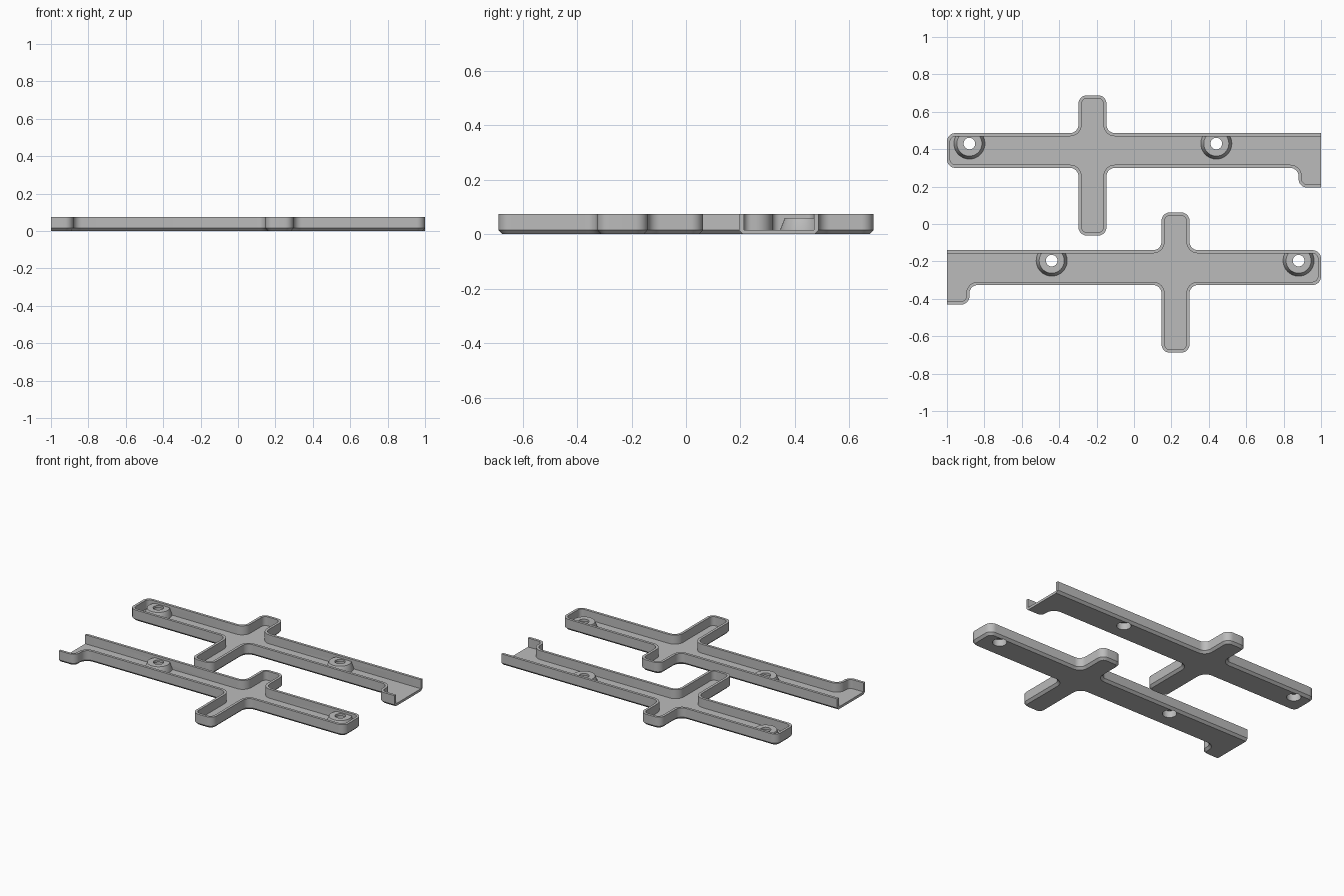
import bpy
import bmesh
import math
from mathutils import Vector, Matrix

cube = bpy.data.objects.get("Cube")
if cube:
    bpy.data.objects.remove(cube)

HEIGHT, WALL, FLOOR, CHAMFER = 0.075, 0.017, 0.016, 0.015
RADIUS, ARC_STEPS = 0.045, 8
HOLE, BORE = 0.031, 0.043

# Outline levels that the cross, channel and end tab share
TOP, LOW, TAB = 0.486, 0.30, 0.195
ARM_L, ARM_R, ARM_TOP, ARM_LOW = -0.297, -0.147, 0.688, -0.062
TAB_X = 0.88
OUTLINE = [Vector(p) for p in (
    (1, TOP), (ARM_R, TOP), (ARM_R, ARM_TOP), (ARM_L, ARM_TOP), (ARM_L, TOP),
    (-1, TOP), (-1, LOW), (ARM_L, LOW), (ARM_L, ARM_LOW), (ARM_R, ARM_LOW),
    (ARM_R, LOW), (TAB_X, LOW), (TAB_X, TAB), (1, TAB))]
BOSSES = [(-0.88, 0.43), (0.44, 0.43)]

grey = bpy.data.materials.new("plain grey")
grey.use_nodes = True
colour = (0.5, 0.5, 0.5, 1)
grey.diffuse_color = colour
grey.node_tree.nodes["Principled BSDF"].inputs["Base Color"].default_value = colour


def left_of(v):
    return Vector((-v.y, v.x))


def inset_outline(d):
    """Open outline moved inward by d, with rounded corners."""
    pts = OUTLINE
    dirs = [(b - a).normalized() for a, b in zip(pts, pts[1:])]
    path = [pts[0] + left_of(dirs[0]) * d]
    for p, t_in, t_out in zip(pts[1:], dirs, dirs[1:]):
        p = p + (left_of(t_in) + left_of(t_out)) * d
        r = RADIUS - d if t_in.cross(t_out) > 0 else RADIUS + d
        centre = p + (t_out - t_in) * r
        for i in range(ARC_STEPS + 1):
            a = math.pi / 2 * i / ARC_STEPS
            path.append(centre + (t_in * math.sin(a) - t_out * math.cos(a)) * r)
    path.append(pts[-1] + left_of(dirs[-1]) * d)
    return path


def make_object(name, bm, transform):
    bm.transform(transform)
    bmesh.ops.recalc_face_normals(bm, faces=bm.faces)
    mesh = bpy.data.meshes.new(name)
    bm.to_mesh(mesh)
    bm.free()
    mesh.materials.append(grey)
    obj = bpy.data.objects.new(name, mesh)
    bpy.context.collection.objects.link(obj)
    return obj


def select_only(obj):
    bpy.ops.object.select_all(action='DESELECT')
    obj.select_set(True)
    bpy.context.view_layer.objects.active = obj


def smooth(obj):
    select_only(obj)
    bpy.ops.object.shade_smooth_by_angle(angle=math.radians(30))


def build_tray(name, transform):
    # Shell: chamfered underside, vertical wall, rim, inner wall and floor
    bm = bmesh.new()
    section = [(CHAMFER, 0), (0, CHAMFER), (0, HEIGHT), (WALL, HEIGHT), (WALL, FLOOR)]
    rows = [[bm.verts.new((p.x, p.y, z)) for p in inset_outline(d)] for d, z in section]
    for lower, upper in zip(rows, rows[1:]):
        for i in range(len(lower) - 1):
            bm.faces.new((lower[i], lower[i + 1], upper[i + 1], upper[i]))
    bm.faces.new(rows[0])
    bm.faces.new(rows[-1])
    # Flat cut face at the open end
    bm.faces.new([r[0] for r in rows] + [r[-1] for r in reversed(rows)])
    tray = make_object(name, bm, transform)

    # Screw holes through the floor
    bm = bmesh.new()
    for x, y in BOSSES:
        bmesh.ops.create_cone(bm, cap_ends=True, segments=40, radius1=BORE, radius2=BORE,
                              depth=0.08, matrix=Matrix.Translation((x, y, 0)))
    cutter = make_object(name + "_hole_cutter", bm, transform)
    cutter.hide_render = True
    cut = tray.modifiers.new("holes", 'BOOLEAN')
    cut.operation = 'DIFFERENCE'
    cut.solver = 'EXACT'
    cut.object = cutter
    select_only(tray)
    bpy.ops.object.modifier_apply(modifier=cut.name)
    bpy.data.objects.remove(cutter)
    smooth(tray)


def build_boss(name, x, y, transform):
    # Tapered screw boss with a recess below, trimmed inside the back wall
    profile = [(BORE, 0.008), (0.083, 0.008), (0.083, 0.02), (0.067, 0.06),
               (HOLE, 0.06), (HOLE, 0.045), (BORE, 0.045), (BORE, 0.008)]
    bm = bmesh.new()
    verts = [bm.verts.new((r, 0, z)) for r, z in profile]
    edges = [bm.edges.new(pair) for pair in zip(verts, verts[1:])]
    bmesh.ops.spin(bm, geom=verts + edges, cent=(0, 0, 0), axis=(0, 0, 1),
                   angle=math.tau, steps=40)
    bmesh.ops.remove_doubles(bm, verts=bm.verts, dist=0.0001)
    bm.transform(Matrix.Translation((x, y, 0)))
    bmesh.ops.bisect_plane(bm, geom=bm.verts[:] + bm.edges[:] + bm.faces[:],
                           plane_co=(0, TOP - WALL / 2, 0), plane_no=(0, 1, 0),
                           clear_outer=True)
    bmesh.ops.holes_fill(bm, edges=[e for e in bm.edges if e.is_boundary])
    smooth(make_object(name, bm, transform))


# The front tray is the back tray mirrored across x and moved forward
PLACES = {
    "back": Matrix.Identity(4),
    "front": Matrix.Translation((0, -0.626, 0)) @ Matrix.Diagonal((-1, 1, 1, 1)),
}
for place, transform in PLACES.items():
    build_tray(place + "_tray", transform)
    for end, (bx, by) in zip(("closed_end", "open_end"), BOSSES):
        build_boss(f"{place}_{end}_boss", bx, by, transform)
